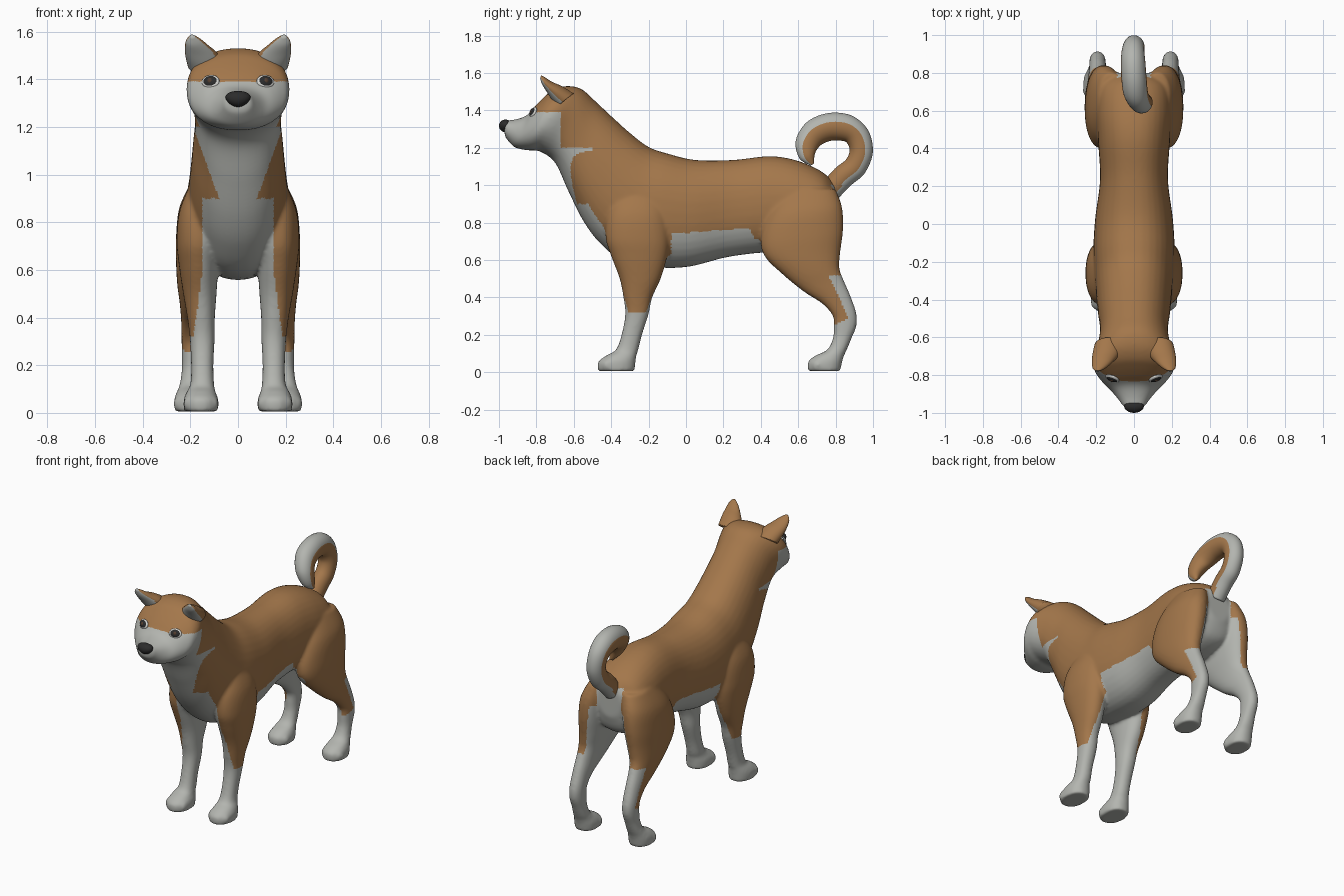
import bpy, bmesh, math
from mathutils import Vector
from mathutils.bvhtree import BVHTree


def material(name, rgb):
    m = bpy.data.materials.new(name)
    m.diffuse_color = (*rgb, 1)
    return m


BROWN = material("brown_fur", (0.37, 0.185, 0.07))
PALE = material("pale_fur", (0.45, 0.46, 0.43))
BLACK = material("black", (0.025, 0.025, 0.025))
WHITE = material("eye_white", (0.65, 0.65, 0.62))
IRIS = material("dark_iris", (0.09, 0.05, 0.03))


def spline(a, b, c, d, t):
    return [0.5 * (2 * q + (r - p) * t + (2 * p - 5 * q + 4 * r - s) * t * t
                   + (3 * q - p - 3 * r + s) * t ** 3) for p, q, r, s in zip(a, b, c, d)]


def loft(name, secs, side=1, n=36, sub=6, power=0.9):
    """Skin of oval rings; each section is (yA, zA, yB, zB, centre x, half width)."""
    last = len(secs) - 1
    rows = [spline(secs[max(i - 1, 0)], secs[i], secs[i + 1], secs[min(i + 2, last)], k / sub)
            for i in range(last) for k in range(sub)] + [secs[-1]]
    bm = bmesh.new()
    rings = []
    for ya, za, yb, zb, cx, w in rows:
        ring = []
        for k in range(n):
            a = 2 * math.pi * k / n
            c, s = (math.copysign(abs(v) ** power, v) for v in (math.cos(a), math.sin(a)))
            ring.append(bm.verts.new((side * cx + w * s, (ya + yb) / 2 + (ya - yb) / 2 * c,
                                      (za + zb) / 2 + (za - zb) / 2 * c)))
        rings.append(ring)
    for r0, r1 in zip(rings, rings[1:]):
        for k in range(n):
            bm.faces.new((r0[k], r0[(k + 1) % n], r1[(k + 1) % n], r1[k]))
    bm.faces.new(rings[0])
    bm.faces.new(rings[-1])
    bmesh.ops.recalc_face_normals(bm, faces=bm.faces[:])
    me = bpy.data.meshes.new(name)
    bm.to_mesh(me)
    bm.free()
    ob = bpy.data.objects.new(name, me)
    bpy.context.collection.objects.link(ob)
    return ob


def ball(name, loc, scale, mat=None, normal=None):
    bpy.ops.mesh.primitive_uv_sphere_add(segments=24, ring_count=14, radius=1, location=loc)
    ob = bpy.context.object
    ob.name = name
    ob.scale = scale
    if normal is not None:
        ob.rotation_euler = normal.to_track_quat('Z', 'Y').to_euler()
    if mat:
        ob.data.materials.append(mat)
    ob.data.shade_smooth()
    return ob


def paint(ob, is_pale):
    ob.data.materials.clear()
    ob.data.materials.append(BROWN)
    ob.data.materials.append(PALE)
    ob.data.shade_smooth()
    for f in ob.data.polygons:
        f.material_index = int(is_pale(f.center, f.normal))


# Torso, neck and head: top point, bottom point, half width
trunk = [
    (0.80, 1.00, 0.80, 0.80, 0.08), (0.73, 1.07, 0.75, 0.69, 0.18),
    (0.60, 1.13, 0.60, 0.64, 0.20), (0.45, 1.155, 0.42, 0.64, 0.19),
    (0.25, 1.135, 0.22, 0.615, 0.18), (0.05, 1.135, 0.02, 0.565, 0.205),
    (-0.10, 1.17, -0.15, 0.56, 0.215), (-0.20, 1.205, -0.33, 0.59, 0.21),
    (-0.30, 1.28, -0.46, 0.69, 0.20), (-0.40, 1.37, -0.55, 0.81, 0.19),
    (-0.48, 1.445, -0.63, 0.97, 0.18), (-0.56, 1.515, -0.70, 1.12, 0.19),
    (-0.64, 1.53, -0.78, 1.18, 0.215), (-0.71, 1.51, -0.83, 1.185, 0.21),
    (-0.755, 1.475, -0.87, 1.19, 0.18), (-0.80, 1.43, -0.895, 1.195, 0.15),
    (-0.85, 1.375, -0.92, 1.205, 0.115), (-0.91, 1.352, -0.945, 1.23, 0.083),
    (-0.97, 1.345, -0.97, 1.262, 0.055)]
# Legs: front point, back point, centre x, half width
front_leg = [
    (-0.36, 0.98, -0.14, 0.98, 0.13, 0.06), (-0.42, 0.85, -0.10, 0.85, 0.155, 0.09),
    (-0.43, 0.72, -0.09, 0.72, 0.165, 0.092), (-0.40, 0.62, -0.10, 0.62, 0.165, 0.083),
    (-0.355, 0.50, -0.135, 0.50, 0.16, 0.07), (-0.335, 0.40, -0.18, 0.40, 0.155, 0.058),
    (-0.325, 0.31, -0.20, 0.31, 0.15, 0.052), (-0.345, 0.20, -0.235, 0.20, 0.15, 0.047),
    (-0.375, 0.12, -0.255, 0.12, 0.15, 0.05), (-0.425, 0.09, -0.265, 0.09, 0.155, 0.06),
    (-0.47, 0.055, -0.27, 0.055, 0.155, 0.073), (-0.47, 0.006, -0.275, 0.006, 0.155, 0.072)]
hind_leg = [
    (0.52, 0.98, 0.80, 0.98, 0.12, 0.07), (0.44, 0.85, 0.835, 0.88, 0.15, 0.095),
    (0.40, 0.72, 0.84, 0.76, 0.165, 0.095), (0.42, 0.62, 0.825, 0.64, 0.175, 0.085),
    (0.52, 0.52, 0.82, 0.56, 0.185, 0.07), (0.63, 0.43, 0.84, 0.50, 0.19, 0.055),
    (0.73, 0.365, 0.875, 0.42, 0.192, 0.047), (0.785, 0.30, 0.91, 0.32, 0.193, 0.044),
    (0.79, 0.24, 0.912, 0.25, 0.193, 0.043), (0.785, 0.18, 0.885, 0.18, 0.193, 0.043),
    (0.755, 0.12, 0.86, 0.12, 0.195, 0.05), (0.69, 0.088, 0.845, 0.088, 0.197, 0.06),
    (0.652, 0.055, 0.835, 0.055, 0.197, 0.071), (0.652, 0.006, 0.825, 0.006, 0.197, 0.069)]

parts = [loft("body", [(a, b, c, d, 0, w) for a, b, c, d, w in trunk])]
for side in (-1, 1):
    for name, leg in (("front_leg", front_leg), ("hind_leg", hind_leg)):
        parts.append(loft(name, leg, side))
        # Toes
        for dx in (-0.05, -0.018, 0.018, 0.05):
            parts.append(ball("toe", (side * leg[-1][4] + dx, leg[-1][0] + 0.03 + abs(dx) * 0.5, 0.038),
                              (0.024, 0.035, 0.034)))

# Merge the parts into one soft skin
bpy.ops.object.select_all(action='DESELECT')
for p in parts:
    p.select_set(True)
body = parts[0]
bpy.context.view_layer.objects.active = body
bpy.ops.object.join()
mod = body.modifiers.new("merge", 'REMESH')
mod.mode = 'VOXEL'
mod.voxel_size = 0.009
bpy.ops.object.modifier_apply(modifier=mod.name)
mod = body.modifiers.new("soften", 'SMOOTH')
mod.factor = 0.5
mod.iterations = 12
bpy.ops.object.modifier_apply(modifier=mod.name)


def body_pale(p, nrm):
    x, y, z = abs(p.x), p.y, p.z
    if y < -0.67:                                   # muzzle, cheeks, throat
        return z < 1.39
    if z > 0.9 and y < 0:                           # bib on the neck
        return y < -0.5 and z < 1.2 and x < 0.08 + 0.36 * (z - 0.9)
    if y < -0.08:                                   # chest and front legs
        return z < 0.32 or x < 0.15 + max(0, 0.6 - z) * 0.13
    if y < 0.33 + (0.78 - z) * 0.6 and z > 0.5:     # belly
        return z < 0.745 + 0.08 * max(y, 0)
    if y > 0.77 and x < 0.09 and z < 1.0:           # patch under the tail
        return True
    if z < 0.85 and x < 0.19 - (z - 0.35) * 0.13:   # inner thighs
        return True
    return (z < 0.25 + (y - 0.79) * 0.5             # hind feet and hocks
            or (z < 0.52 and y > 0.77 + (0.5 - z) * 0.476))


paint(body, body_pale)

# Curled tail: x, y, z, radius
path = [(0, 0.77, 0.97, 0.06), (0, 0.84, 1.045, 0.062), (0, 0.905, 1.10, 0.062),
        (0, 0.937, 1.18, 0.062), (-0.005, 0.917, 1.26, 0.066), (-0.005, 0.86, 1.305, 0.072),
        (0, 0.77, 1.312, 0.074), (0.01, 0.69, 1.28, 0.072), (0.035, 0.647, 1.22, 0.063),
        (0.06, 0.647, 1.155, 0.043), (0.075, 0.675, 1.11, 0.01)]
secs = []
for i, (x, y, z, r) in enumerate(path):
    a, b = path[max(i - 1, 0)], path[min(i + 1, len(path) - 1)]
    t = Vector((b[1] - a[1], b[2] - a[2])).normalized() * r
    secs.append((y - t.y, z + t.x, y + t.y, z - t.x, x, r * 0.9))
tail = loft("tail", secs, power=1)
curl = Vector((0, 0.77, 1.19))


def tail_pale(p, nrm):
    out = p - curl
    out.x = 0
    return nrm.dot(out.normalized()) > 0.35


paint(tail, tail_pale)

# Ears: back point, front point, centre x, half width
ear = [(-0.60, 1.49, -0.69, 1.42, 0.135, 0.075), (-0.665, 1.53, -0.72, 1.46, 0.15, 0.07),
       (-0.715, 1.552, -0.745, 1.50, 0.168, 0.055), (-0.755, 1.577, -0.77, 1.54, 0.185, 0.034),
       (-0.775, 1.587, -0.78, 1.572, 0.192, 0.012)]
for side in (-1, 1):
    paint(loft("ear", ear, side, power=1),
          lambda p, nrm: nrm.dot(Vector((0, -0.75, -0.65))) > 0.5)

# Eyes laid on the face
bm = bmesh.new()
bm.from_mesh(body.data)
tree = BVHTree.FromBMesh(bm)
for side in (-1, 1):
    loc, nrm, _, _ = tree.ray_cast(Vector((side * 0.115, -2, 1.39)), Vector((0, 1, 0)))
    nrm = Vector((nrm.x, nrm.y, nrm.z * 0.6)).normalized()
    ball("eye_rim", loc, (0.039, 0.030, 0.012), WHITE, nrm)
    ball("eye", loc, (0.034, 0.026, 0.016), BLACK, nrm)
    ball("iris", loc, (0.017, 0.017, 0.0185), IRIS, nrm)
bm.free()

# Nose: rounded, narrower below
nose = ball("nose", (0, -0.965, 1.317), (0.06, 0.035, 0.034), BLACK)
for v in nose.data.vertices:
    v.co.x *= 0.85 + 0.2 * v.co.z
